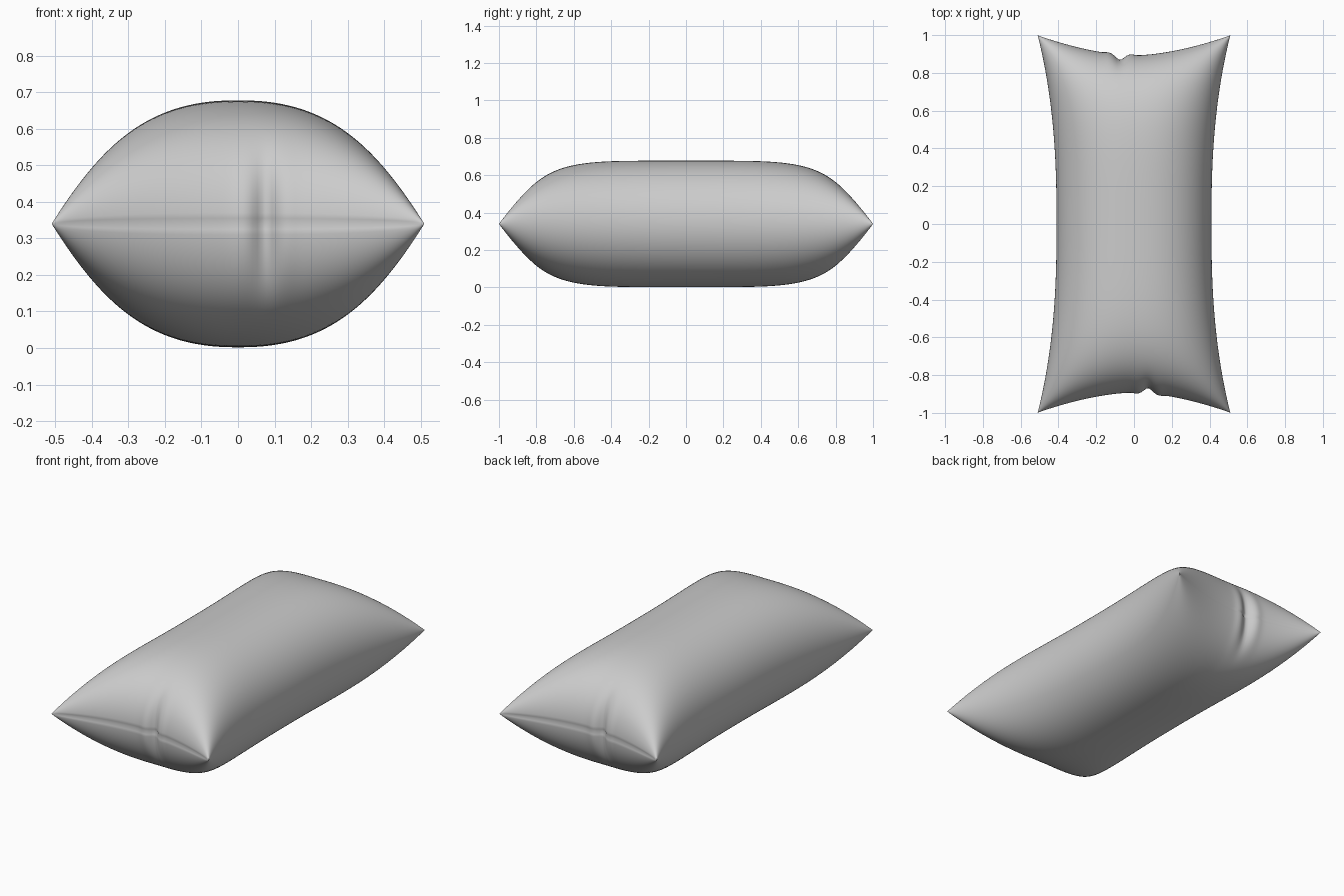
import bpy, bmesh, math

if "Cube" in bpy.data.objects:
    bpy.data.objects.remove(bpy.data.objects["Cube"])

HALF_T = 0.338      # half thickness
MID_Z = 0.34        # seam height


def pillow_point(a, b, side):
    """Map grid coordinates (-1..1) to the top or bottom of the pillow."""
    u, v = math.sin(a * math.pi / 2), math.sin(b * math.pi / 2)
    au, av = min(abs(u), 1), min(abs(v), 1)
    # concave outline, stretched to pointed corners
    x = u * (0.41 + 0.1 * av ** 2.5)
    y = v * (0.893 + 0.107 * au ** 1.7)
    # puffed thickness
    h = HALF_T * math.sqrt(max(0, 1 - au ** 2.3)) * math.sqrt(max(0, 1 - av ** 5))
    if max(abs(a), abs(b)) > 0.9999:
        h = 0
    # pinched tuck in each end, offset from the centre
    end = 1 if v > 0 else -1
    d = x + end * 0.075
    fade = max(0, min(1, (av - 0.8) / 0.18))
    fade = fade * fade * (3 - 2 * fade)
    tuck = 0.028 * math.exp(-(d / 0.028) ** 2) - 0.005 * math.exp(-((abs(d) - 0.06) / 0.025) ** 2)
    # stitched seam groove along each end
    seam = 0.006 * math.exp(-(h / 0.006) ** 2) * (1 - au ** 8)
    y -= end * fade * (tuck * math.exp(-(h / 0.17) ** 2) + seam)
    return x, y, MID_Z + side * h


bm = bmesh.new()
for side in (1, -1):
    verts = bmesh.ops.create_grid(bm, x_segments=120, y_segments=110, size=1)["verts"]
    for vert in verts:
        vert.co = pillow_point(vert.co.x, vert.co.y, side)
bmesh.ops.remove_doubles(bm, verts=bm.verts, dist=0.00002)
bmesh.ops.recalc_face_normals(bm, faces=bm.faces)
for f in bm.faces:
    f.smooth = True

mesh = bpy.data.meshes.new("pillow")
bm.to_mesh(mesh)
bm.free()
pillow = bpy.data.objects.new("pillow", mesh)
bpy.context.collection.objects.link(pillow)
